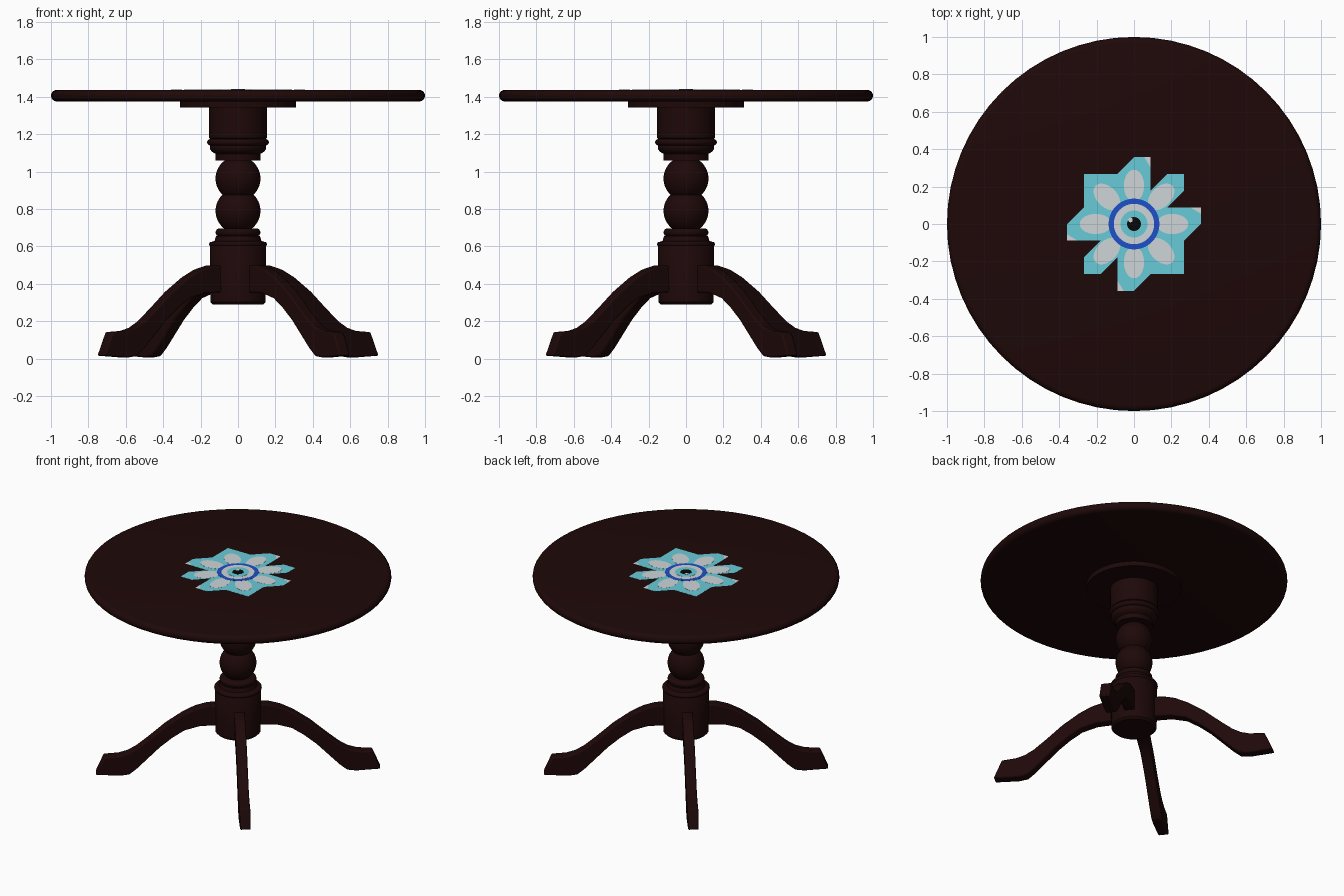
import bpy, bmesh, math
from mathutils import Matrix, Vector

cube = bpy.data.objects.get("Cube")
if cube:
    bpy.data.objects.remove(cube)


def material(name, r, g, b):
    m = bpy.data.materials.new(name)
    m.use_nodes = True
    m.diffuse_color = (r, g, b, 1)
    bsdf = m.node_tree.nodes["Principled BSDF"]
    bsdf.inputs["Base Color"].default_value = (r, g, b, 1)
    bsdf.inputs["Roughness"].default_value = 0.6
    return m


WOOD = material("dark wood", 0.013, 0.0025, 0.0025)
TEAL = material("turquoise", 0.14, 0.6, 0.7)
WHITE = material("pale grey", 0.62, 0.67, 0.69)
BLUE = material("royal blue", 0.013, 0.08, 0.58)
BLACK = material("black", 0.002, 0.002, 0.002)


def finish(bm, name, mat, smooth=True):
    bmesh.ops.recalc_face_normals(bm, faces=bm.faces)
    mesh = bpy.data.meshes.new(name)
    bm.to_mesh(mesh)
    bm.free()
    mesh.materials.append(mat)
    ob = bpy.data.objects.new(name, mesh)
    bpy.context.collection.objects.link(ob)
    if smooth:
        bpy.ops.object.select_all(action="DESELECT")
        ob.select_set(True)
        bpy.context.view_layer.objects.active = ob
        bpy.ops.object.shade_smooth_by_angle(angle=math.radians(35))
    return ob


def lathe(name, profile, mat=WOOD, steps=64):
    """Turn (radius, height) points round the z axis and cap both ends."""
    bm = bmesh.new()
    rings = []
    for r, z in profile:
        rings.append([bm.verts.new((r * math.cos(a), r * math.sin(a), z))
                      for a in (math.tau * i / steps for i in range(steps))])
    for low, high in zip(rings, rings[1:]):
        for i in range(steps):
            j = (i + 1) % steps
            bm.faces.new((low[i], low[j], high[j], high[i]))
    bm.faces.new(rings[0])
    bm.faces.new(rings[-1])
    return finish(bm, name, mat)


def arc(r0, z0, rad, start, end, n=8):
    angles = [math.radians(start + (end - start) * i / n) for i in range(n + 1)]
    return [(r0 + rad * math.cos(a), z0 + rad * math.sin(a)) for a in angles]


def extrude(bm, points, depth):
    face = bm.faces.new([bm.verts.new(p) for p in points])
    new = bmesh.ops.extrude_face_region(bm, geom=[face])["geom"]
    bmesh.ops.translate(bm, vec=depth, verts=[v for v in new if isinstance(v, bmesh.types.BMVert)])


# Round top with a rounded rim, and the mounting disc under it
TOP = 1.437
lathe("table_top", arc(0.969, TOP - 0.031, 0.031, -90, 90))
lathe("mounting_disc", [(0.31, 1.342), (0.31, 1.38)])

# Turned column
lathe("upper_block", [(0.12, 1.06), (0.12, 1.095), (0.14, 1.107), (0.15, 1.122), (0.15, 1.135)]
      + arc(0.148, 1.157, 0.017, -90, 90) + [(0.155, 1.18), (0.155, 1.35)])
lathe("turned_balls", arc(0, 0.79, 0.12, -62, 46, 16) + arc(0, 0.963, 0.12, -46, 62, 16))
lathe("lower_collar", arc(0.098, 0.675, 0.022, -90, 90))
lathe("lower_block", [(0.135, 0.29), (0.148, 0.303), (0.15, 0.60)]
      + arc(0.143, 0.612, 0.012, -60, 90) + [(0.125, 0.63), (0.118, 0.655)])

# Four curved legs
OUTLINE = [(0.10, 0.50), (0.20, 0.497), (0.28, 0.475), (0.36, 0.435), (0.47, 0.36), (0.58, 0.265),
           (0.66, 0.20), (0.72, 0.165), (0.78, 0.148), (0.875, 0.142), (0.93, 0.016), (0.77, 0.006),
           (0.71, 0.014), (0.66, 0.055), (0.58, 0.135), (0.51, 0.205), (0.43, 0.27), (0.35, 0.322),
           (0.25, 0.35), (0.10, 0.355)]
WIDTH = 0.07
for i, side in enumerate(("left_front", "left_back", "right_back", "right_front")):
    bm = bmesh.new()
    extrude(bm, [(r, -WIDTH / 2, z) for r, z in OUTLINE], Vector((0, WIDTH, 0)))
    bm.transform(Matrix.Rotation(math.radians(90 * i - 52), 4, "Z"))
    leg = finish(bm, side + "_leg", WOOD)
    bevel = leg.modifiers.new("soft_edges", "BEVEL")
    bevel.width = 0.008
    bevel.segments = 2
    bevel.limit_method = "ANGLE"


# Painted flower: thin stacked plates on the top
def plate(name, outlines, mat, level):
    bm = bmesh.new()
    for pts in outlines:
        extrude(bm, [(x, y, TOP - 0.001) for x, y in pts], Vector((0, 0, 0.001 + 0.0006 * level)))
    finish(bm, name, mat, smooth=False)


def ellipse(cx, cy, a, b, turn=0, n=40):
    pts = []
    for i in range(n):
        t = math.tau * i / n
        x, y = cx + a * math.cos(t), cy + b * math.sin(t)
        pts.append((x * math.cos(turn) - y * math.sin(turn), x * math.sin(turn) + y * math.cos(turn)))
    return pts


U = 0.0895  # grid unit of the flower outline
half = [(0, 4), (1, 4), (1, 2), (2, 3), (3, 3), (3, 2), (2, 1), (4, 1), (4, 0), (3, -1), (3, -3), (1, -3)]
outline = [(x * U * s, y * U * s) for s in (1, -1) for x, y in half]
plate("flower_ground", [outline], TEAL, 1)
tip = [(0.055, 0.358), (0.0895, 0.358), (0.0895, 0.30)]
tips = [[(x * s, y * s) for x, y in tip] for s in (1, -1)]
tips += [[(y, x) for x, y in t] for t in tips]
plate("flower_tips", tips, WHITE, 2)
for i in range(8):
    plate(f"petal_{i + 1}", [ellipse(0.205, 0, 0.085, 0.054, math.tau * i / 8)], WHITE, 2)
for level, (name, r, mat) in enumerate((("blue_ring", 0.136, BLUE), ("pale_ring", 0.108, WHITE),
                                        ("turquoise_ring", 0.072, TEAL), ("centre_dot", 0.037, BLACK)), 3):
    plate(name, [ellipse(0, 0, r, r)], mat, level)
plate("centre_glint", [ellipse(-0.019, 0.021, 0.012, 0.012)], WHITE, 7)
